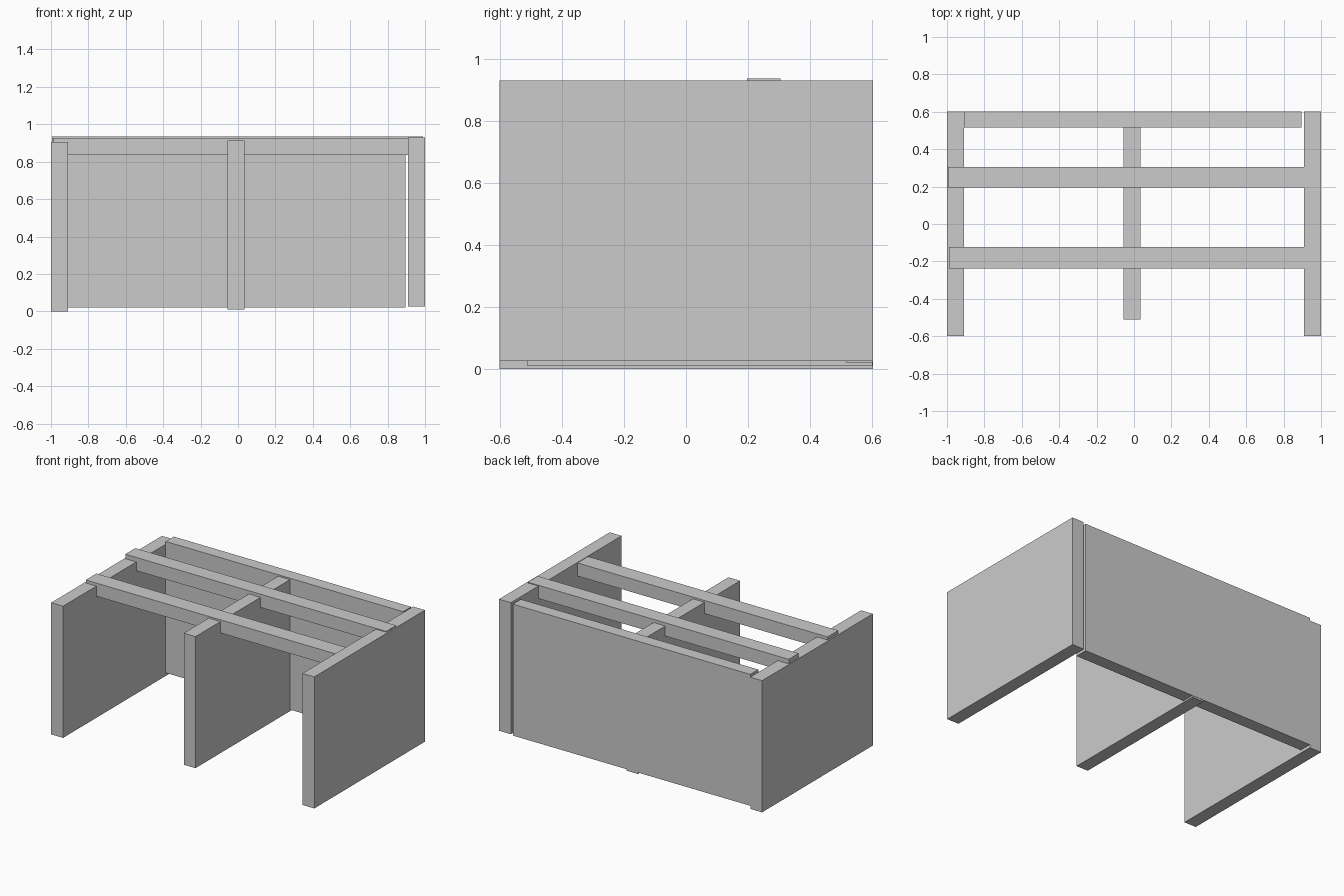
import bpy

if "Cube" in bpy.data.objects:
    bpy.data.objects.remove(bpy.data.objects["Cube"])


def box(name, x, y, z):
    """Box spanning the given (min, max) ranges."""
    centre = [(a + b) / 2 for a, b in (x, y, z)]
    bpy.ops.mesh.primitive_cube_add(size=1, location=centre)
    ob = bpy.context.object
    ob.name = name
    ob.scale = [b - a for a, b in (x, y, z)]
    bpy.ops.object.transform_apply(location=False, rotation=False, scale=True)
    return ob


# upright walls, set at slightly different heights
box("left_wall", (-1.0, -0.91), (-0.6, 0.602), (0.0, 0.905))
box("middle_wall", (-0.055, 0.034), (-0.51, 0.6), (0.01, 0.914))
box("right_wall", (0.91, 1.0), (-0.6, 0.602), (0.026, 0.93))

# back panel between the side walls
box("back_wall", (-0.91, 0.895), (0.515, 0.602), (0.021, 0.924))

# long roof beams let into the tops of the walls
box("front_beam", (-0.99, 0.985), (-0.239, -0.123), (0.836, 0.926))
box("rear_beam", (-0.994, 0.99), (0.196, 0.304), (0.845, 0.936))
